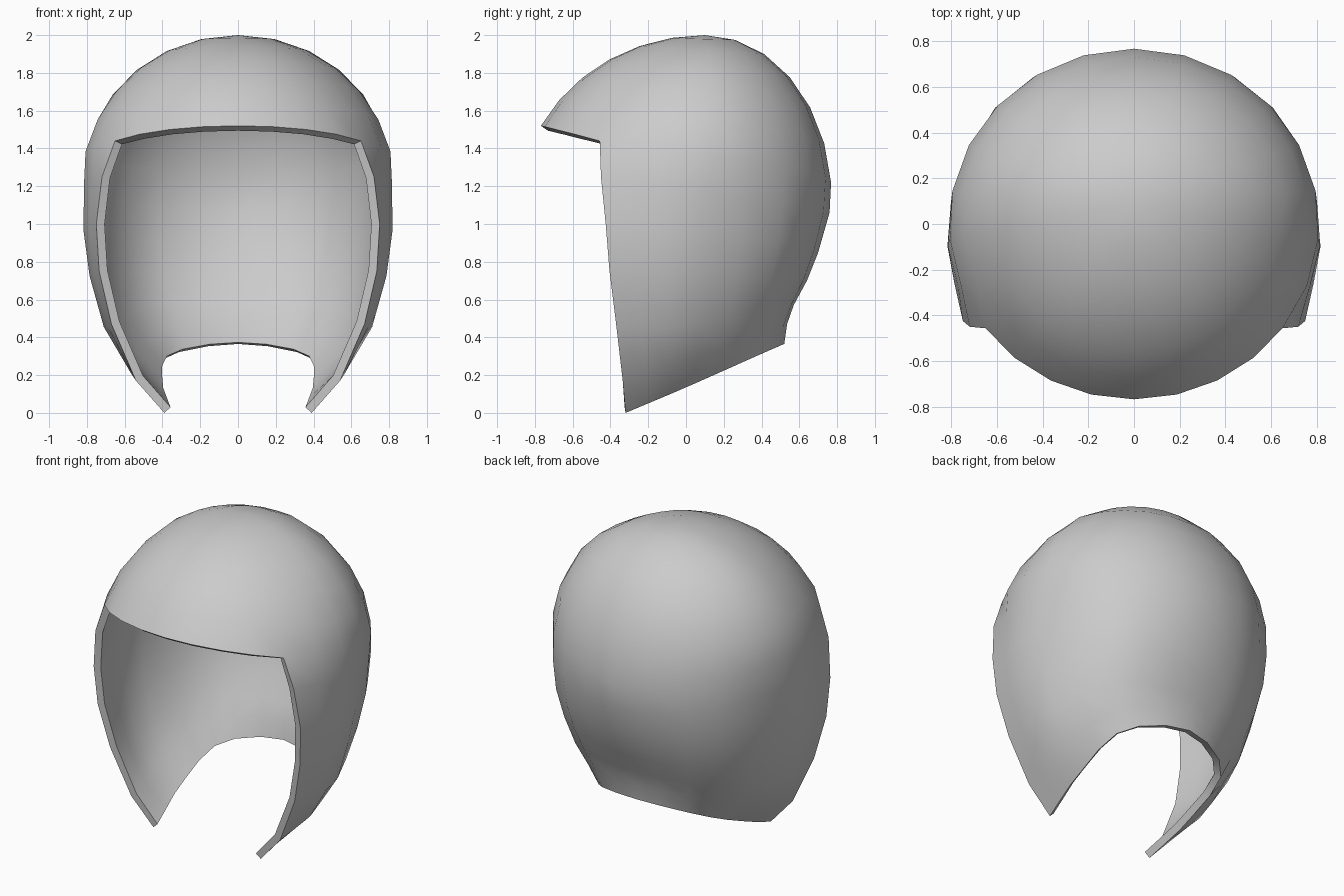
import bpy, bmesh, math
from mathutils import Vector as V

if "Cube" in bpy.data.objects:
    bpy.data.objects.remove(bpy.data.objects["Cube"])

FRONT, SIDE, CAP = 4, 8, 6          # segments: half brow, one side, crown rows
HALF = FRONT + SIDE
EDGE = math.radians(53.5)           # azimuth of the face-opening edge
APEX = V((0, 0.10, 2.0))

# Side-wall key profiles from below the brow ring to the neck rim:
# opening edge, ear, behind the ear, back
KEYS = [[V(p) for p in col] for col in (
    [(.72, -.45, 1.25), (.75, -.425, 1.0), (.735, -.405, .75),
     (.67, -.37, .47), (.54, -.335, .17), (.39, -.32, 0)],
    [(.815, .03, 1.18), (.81, .02, .95), (.775, 0, .72),
     (.70, 0, .46), (.58, 0, .27), (.43, 0, .135)],
    [(.56, .56, 1.10), (.55, .54, .91), (.52, .50, .73),
     (.475, .45, .56), (.42, .40, .42), (.385, .36, .295)],
    [(0, .76, 1.06), (0, .70, .85), (0, .64, .70),
     (0, .57, .57), (0, .535, .47), (0, .52, .365)])]


def ring(j):
    """Brow-level ring point and crown roundness for column j (0 = front, HALF = back)."""
    if j <= FRONT:
        f = j / FRONT
        a, z, k = EDGE * f, 1.52 - .08 * f * f, .88 + .04 * f
    else:
        f = (j - FRONT) / SIDE
        a, z, k = EDGE + (math.pi - EDGE) * f, 1.44 - .22 * f, min(.995, .92 + .2 * f)
    return V((.81 * math.sin(a), -.768 * math.cos(a), z)), k


def crown(j, i):
    """Point on the arc from the apex to the ring."""
    b, k = ring(j)
    th = math.asin(k) * i / CAP
    h = math.sin(th) / k
    drop = (1 - math.cos(th)) / (1 - math.sqrt(1 - k * k))
    return V((APEX.x + (b.x - APEX.x) * h, APEX.y + (b.y - APEX.y) * h,
              APEX.z + (b.z - APEX.z) * drop))


def wall(j, r):
    """Smooth interpolation around the head through the key profiles."""
    p = [c[r] for c in KEYS]
    p = [2 * p[0] - p[1]] + p + [V((-p[2].x, p[2].y, p[2].z))]
    s = (j - FRONT) / SIDE * 3
    n = min(int(s), 2)
    t = s - n
    a, b, c, d = p[n:n + 4]
    return .5 * (2 * b + (c - a) * t + (2 * a - 5 * b + 4 * c - d) * t * t
                 + (3 * b - a - 3 * c + d) * t ** 3)


bm = bmesh.new()
top = bm.verts.new(APEX)
cols = []
for q in range(2 * HALF):
    j, sx = (q, 1) if q <= HALF else (2 * HALF - q, -1)
    pts = [crown(j, i) for i in range(1, CAP + 1)]
    if j >= FRONT:
        pts += [wall(j, r) for r in range(6)]
    cols.append([bm.verts.new((p.x * sx, p.y, p.z)) for p in pts])
for q, a in enumerate(cols):
    b = cols[(q + 1) % len(cols)]
    bm.faces.new((top, a[0], b[0]))
    for i in range(min(len(a), len(b)) - 1):
        bm.faces.new((a[i], a[i + 1], b[i + 1], b[i]))
bm.normal_update()

# Helmet shell, thickened inwards
me = bpy.data.meshes.new("helmet_shell")
bm.to_mesh(me)
bm.free()
ob = bpy.data.objects.new("helmet_shell", me)
bpy.context.collection.objects.link(ob)
bpy.context.view_layer.objects.active = ob
ob.select_set(True)
sol = ob.modifiers.new("thickness", 'SOLIDIFY')
sol.thickness = .045
sol.offset = -1
sol.use_even_offset = True
bpy.ops.object.modifier_apply(modifier=sol.name)
bpy.ops.object.shade_smooth_by_angle(angle=math.radians(40))
